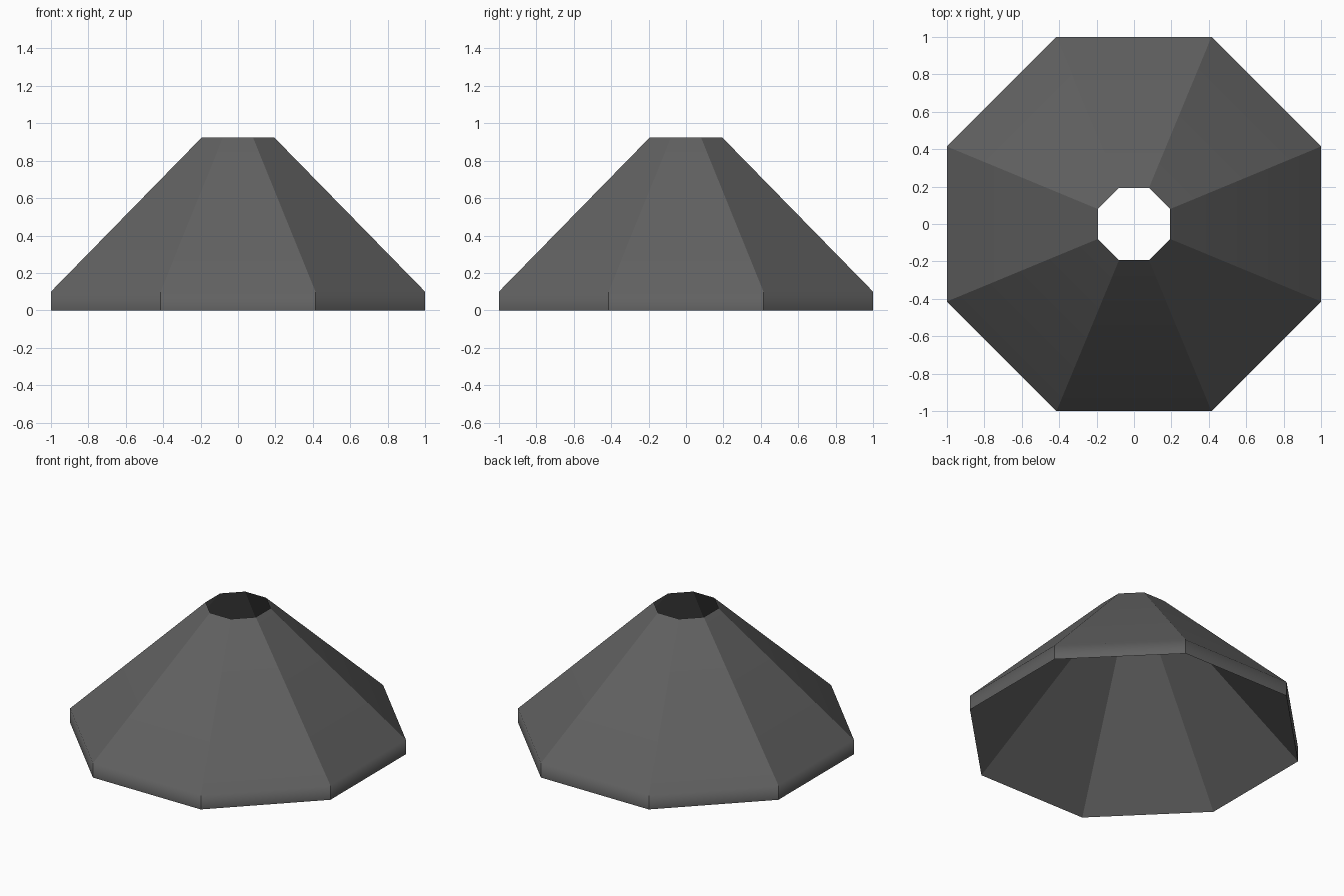
import bpy, bmesh, math

if "Cube" in bpy.data.objects:
    bpy.data.objects.remove(bpy.data.objects["Cube"])

SIDES = 8


def octagon(bm, apothem, z):
    """Ring of vertices with flat sides facing the axes."""
    r = apothem / math.cos(math.pi / SIDES)
    return [bm.verts.new((r * math.cos((i + 0.5) * 2 * math.pi / SIDES),
                          r * math.sin((i + 0.5) * 2 * math.pi / SIDES), z))
            for i in range(SIDES)]


def bridge(bm, low, high, flip=False):
    for i in range(SIDES):
        j = (i + 1) % SIDES
        loop = [low[i], low[j], high[j], high[i]]
        bm.faces.new(loop[::-1] if flip else loop)


bm = bmesh.new()
rim = octagon(bm, 1.0, 0.0)
eave = octagon(bm, 1.0, 0.10)
top = octagon(bm, 0.193, 0.925)

# Outer skirt: short upright band, then the slope
bridge(bm, rim, eave)
bridge(bm, eave, top)
# Inner lining, tapering to a thin edge at the open top
bridge(bm, rim, top, flip=True)

# Panels blend softly over the eave only; all other edges stay crisp
eave_set = set(eave)
for f in bm.faces:
    f.smooth = True
for e in bm.edges:
    e.smooth = all(v in eave_set for v in e.verts)

mesh = bpy.data.meshes.new("octagonal_shade")
bm.to_mesh(mesh)
bm.free()
shade = bpy.data.objects.new("octagonal_shade", mesh)
bpy.context.collection.objects.link(shade)

# Large slopes dominate the shading of each panel
mod = shade.modifiers.new("panel_shading", 'WEIGHTED_NORMAL')
mod.keep_sharp = True

mat = bpy.data.materials.new("dark grey")
mat.diffuse_color = (0.12, 0.12, 0.12, 1)
mat.use_nodes = True
mat.node_tree.nodes["Principled BSDF"].inputs["Base Color"].default_value = mat.diffuse_color
mesh.materials.append(mat)
